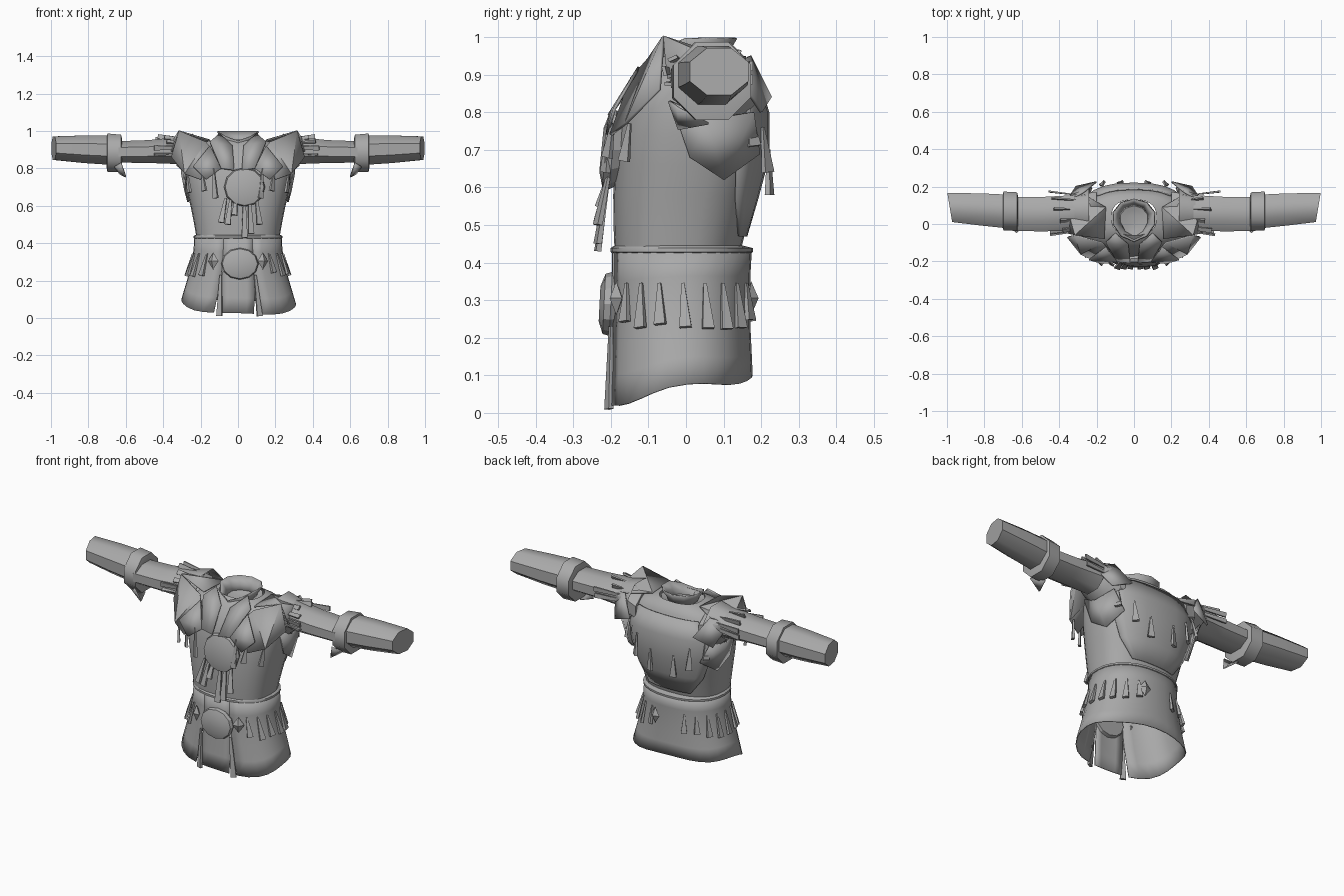
import bpy, bmesh, math, random
from math import sin, cos, pi, radians
from mathutils import Vector

if "Cube" in bpy.data.objects:
    bpy.data.objects.remove(bpy.data.objects["Cube"])
random.seed(4)

GREY = (0.40, 0.40, 0.40, 1)
cloth = bpy.data.materials.new("grey_cloth")
cloth.use_nodes = True
cloth.diffuse_color = GREY
cloth.node_tree.nodes["Principled BSDF"].inputs["Base Color"].default_value = GREY


def finish(name, bm, angle=35):
    bmesh.ops.recalc_face_normals(bm, faces=bm.faces)
    me = bpy.data.meshes.new(name)
    bm.to_mesh(me)
    bm.free()
    me.materials.append(cloth)
    ob = bpy.data.objects.new(name, me)
    bpy.context.collection.objects.link(ob)
    bpy.ops.object.select_all(action="DESELECT")
    ob.select_set(True)
    bpy.context.view_layer.objects.active = ob
    bpy.ops.object.shade_smooth_by_angle(angle=radians(angle))
    return ob


def loft(name, rings, closed=True, caps=(False, False), angle=35):
    bm = bmesh.new()
    rows = [[bm.verts.new(p) for p in r] for r in rings]
    n = len(rows[0])
    for a, b in zip(rows, rows[1:]):
        for i in range(n if closed else n - 1):
            j = (i + 1) % n
            bm.faces.new((a[i], a[j], b[j], b[i]))
    for row, cap in zip((rows[0], rows[-1]), caps):
        if cap:
            bm.faces.new(row)
    return finish(name, bm, angle)


def thicken(ob, t):
    m = ob.modifiers.new("thickness", "SOLIDIFY")
    m.thickness = t
    m.offset = 0
    return ob


def plate(name, pts, t=0.008):
    bm = bmesh.new()
    bm.faces.new([bm.verts.new(p) for p in pts])
    bmesh.ops.triangulate(bm, faces=bm.faces)
    return thicken(finish(name, bm, 10), t)


# Outlines: height, half width, front y, back y
TUNIC = [(0.43, 0.222, -0.19, 0.145), (0.55, 0.243, -0.195, 0.175), (0.66, 0.268, -0.19, 0.205),
         (0.78, 0.29, -0.18, 0.21), (0.87, 0.285, -0.145, 0.19), (0.93, 0.23, -0.10, 0.165),
         (0.955, 0.12, -0.06, 0.13)]
SKIRT = [(0.00, 0.33, -0.207, 0.175), (0.08, 0.306, -0.203, 0.175), (0.25, 0.255, -0.196, 0.167),
         (0.35, 0.235, -0.194, 0.167), (0.44, 0.23, -0.194, 0.172)]


def body(th, z, out=0.0):
    """Point on the body; th = 0 is the front, pi/2 the left side."""
    profile, power = (SKIRT, 0.9) if z < 0.441 else (TUNIC, 0.8)
    for a, b in zip(profile, profile[1:]):
        if z <= b[0]:
            break
    f = min(1, (z - a[0]) / (b[0] - a[0]))
    w, y0, y1 = (a[k] + (b[k] - a[k]) * f for k in (1, 2, 3))
    s, c = sin(th), cos(th)
    sq = lambda v: math.copysign(abs(v) ** power, v)
    return Vector(((w + out) * sq(s), (y0 + y1) / 2 - ((y1 - y0) / 2 + out) * sq(c), z))


def around(z, out=0.0, n=28):
    return [body(2 * pi * i / n, z, out) for i in range(n)]


def tassel(name, top, bottom, w0=0.008, w1=0.028, d=0.012):
    """Flared four-sided fringe strip from top to bottom."""
    top, bottom = Vector(top), Vector(bottom)
    out = Vector((top.x, top.y - 0.01, 0)).normalized()
    axis = (bottom - top).normalized()
    side = axis.cross(out).normalized()
    nrm = side.cross(axis)
    rings = [[p + side * w * a / 2 + nrm * k * b for a, b in ((1, 1), (-1, 1), (-1, -1), (1, -1))]
             for p, w, k in ((top, w0, d * 0.3), (bottom, w1, d * 0.6))]
    return loft(name, rings, caps=(True, True), angle=10)


# Upper body
loft("tunic_body", [around(z) for z in (0.442, 0.5, 0.58, 0.66, 0.74, 0.81, 0.87, 0.91, 0.935, 0.955)])


# Skirt in a narrow front panel and a wide wrap, parted by two slits
def hem(th):
    return 0.066 - 0.036 * cos(th) - 0.012 * cos(2 * th) - 0.012 * sin(th) + 0.008 * cos(4 * th)


def skirt(name, a0, a1, n):
    rings = []
    for k in range(6):
        f = k / 5
        gap = 0.07 * max(0, 1 - 2 * f)
        row = []
        for i in range(n + 1):
            th = a0 + gap + (a1 - a0 - 2 * gap) * i / n
            z0 = hem(th)
            row.append(body(th, z0 + (0.436 - z0) * f, 0.001))
        rings.append(row)
    thicken(loft(name, rings, closed=False), 0.005)


SLIT = 0.30
skirt("skirt_front", -SLIT, SLIT, 4)
skirt("skirt_wrap", SLIT, 2 * pi - SLIT, 26)

# Waist rim closing the skirt top onto the tunic
loft("waist_rim", [around(z, o) for z, o in ((0.425, 0.002), (0.428, 0.007), (0.438, 0.007), (0.446, -0.002))])

# Back panel lying over the tunic
back_rows = []
for z, half, o in ((0.47, 0.5, 0.004), (0.57, 0.85, 0.008), (0.68, 1.0, 0.012), (0.8, 0.95, 0.012), (0.9, 0.7, 0.008)):
    back_rows.append([body(pi + half * k / 4, z, o) for k in range(-4, 5)])
thicken(loft("back_panel", back_rows, closed=False), 0.008)


# Round plates at the chest and belt
def disc(name, x, y, z, rx, rz, lean):
    rings = []
    for s, dy in ((0.88, 0.035), (1, 0.01), (0.94, -0.008), (0.55, -0.02)):
        rings.append([(x + rx * s * cos(2 * pi * i / 12), y + dy + lean * rz * s * sin(2 * pi * i / 12),
                       z + rz * s * sin(2 * pi * i / 12)) for i in range(12)])
    loft(name, rings, caps=(True, True), angle=25)


disc("chest_disc", 0.035, -0.205, 0.70, 0.11, 0.105, 0.1)
disc("belt_disc", 0.01, -0.21, 0.29, 0.10, 0.085, 0.05)

# Fringe below the chest disc and the long strips in the slits
for i, x in enumerate((-0.09, -0.055, -0.02, 0.035, 0.07, 0.115)):
    low = (0.51, 0.5, 0.55, 0.43, 0.45, 0.5)[i]
    tassel("chest_fringe", (0.03 + (x - 0.03) * 0.8, -0.205, 0.64), (x, -0.235, low), 0.012, 0.032)
for s in (-1, 1):
    tassel("slit_strip", (s * 0.092, -0.2, 0.23), (s * 0.108 + 0.008, -0.205, 0.01), 0.012, 0.03)

# Fringe around the waist
for s in (-1, 1):
    for k in range(8):
        th = s * (0.72 + 0.29 * k)
        drop = random.uniform(0.22, 0.25)
        tassel("waist_fringe", body(th, 0.345, 0.006), body(th + s * 0.03, drop, 0.016), 0.008, 0.032)

# Belt diamonds
for th in (-0.5, 0.5, pi - 0.25):
    c = body(th, 0.305, 0.012)
    n = Vector((sin(th), -cos(th), 0))
    t = Vector((cos(th), sin(th), 0))
    up = Vector((0, 0, 1))
    bm = bmesh.new()
    rim = [bm.verts.new(c + v) for v in (t * 0.032, up * 0.045, -t * 0.032, -up * 0.045)]
    for tip in (bm.verts.new(c + n * 0.02), bm.verts.new(c - n * 0.02)):
        for i in range(4):
            bm.faces.new((rim[i], rim[(i + 1) % 4], tip))
    finish("belt_diamond", bm, 5)

# Spikes on the back in a V
for s in (-1, 1):
    for a, z in ((0.18, 0.70), (0.5, 0.76), (0.85, 0.83)):
        tassel("back_fringe", body(pi + s * a, z, 0.016), body(pi + s * a, z - 0.12, 0.042), 0.006, 0.036)


# Collar: flared ring drawn to a low point at the front
def collar_ring(r, z, dip):
    rows = []
    for i in range(10):
        a = 2 * pi * i / 10
        front = max(0, cos(a)) ** 3
        rows.append((r * sin(a), 0.03 - r * 0.9 * cos(a) - 0.02 * front, z - dip * front))
    return rows


thicken(loft("collar", [collar_ring(0.075, 0.92, 0.04), collar_ring(0.09, 0.96, 0.045),
                        collar_ring(0.115, 0.997, 0.05)]), 0.006)
loft("neck_floor", [collar_ring(0.12, 0.945, 0.02), collar_ring(0.05, 0.92, 0.02)], caps=(False, True))


# Sleeves
def tube(name, s, stations, caps, slant=0.0):
    rings = []
    for x, y, z, ry, rz in stations:
        rings.append([(s * (x + (slant * cos(a) if x > 0.95 else 0)), y + ry * cos(a), z + rz * sin(a))
                      for a in (pi / 8 + pi / 4 * i for i in range(8))])
    return loft(name, rings, caps=caps, angle=46)


for s in (-1, 1):
    tube("upper_sleeve", s, [(0.2, 0.07, 0.855, 0.11, 0.09), (0.32, 0.06, 0.895, 0.102, 0.078),
                             (0.48, 0.053, 0.89, 0.1, 0.066), (0.64, 0.053, 0.888, 0.098, 0.062)], (True, True))
    tube("cuff", s, [(0.62, 0.065, 0.885, 0.092, 0.08), (0.625, 0.066, 0.88, 0.112, 0.108),
                     (0.698, 0.07, 0.883, 0.112, 0.112), (0.703, 0.07, 0.885, 0.09, 0.085)], (True, True))
    tube("forearm_sleeve", s, [(0.69, 0.068, 0.898, 0.097, 0.085), (0.82, 0.078, 0.902, 0.093, 0.08),
                               (0.985, 0.088, 0.908, 0.084, 0.068)], (True, True), slant=0.014)
    tube("armhole_trim", s, [(0.24, 0.07, 0.87, 0.125, 0.125), (0.3, 0.07, 0.88, 0.11, 0.1),
                             (0.33, 0.068, 0.89, 0.1, 0.08)], (False, False))

    # Shoulder flaps, lapels and the hanging cuff flap
    P = lambda *pts: [(s * x, y, z) for x, y, z in pts]
    plate("cuff_flap", P((0.66, -0.02, 0.81), (0.625, -0.045, 0.83), (0.6, -0.02, 0.755), (0.63, 0.06, 0.77)))
    plate("shoulder_flap", P((0.315, -0.06, 1.0), (0.17, -0.1, 0.94), (0.13, -0.145, 0.89),
                             (0.2, -0.2, 0.74), (0.285, -0.16, 0.77), (0.355, -0.07, 0.86)))
    plate("shoulder_top", P((0.315, -0.06, 1.0), (0.355, -0.05, 0.89), (0.36, 0.1, 0.93),
                            (0.27, 0.16, 0.945), (0.15, 0.09, 0.95), (0.16, -0.08, 0.95)))
    plate("shoulder_back", P((0.27, 0.17, 0.95), (0.36, 0.12, 0.92), (0.31, 0.2, 0.8), (0.2, 0.225, 0.84)))
    plate("side_gusset", P((0.29, -0.04, 0.83), (0.302, 0.06, 0.78), (0.28, 0.18, 0.8),
                           (0.225, 0.195, 0.69), (0.267, 0.1, 0.62), (0.283, 0.01, 0.68)))
    plate("lapel", P((0.1, -0.05, 0.985), (0.15, -0.1, 0.94), (0.09, -0.2, 0.8),
                     (0.02, -0.205, 0.79), (0.03, -0.11, 0.92)), 0.009)
    plate("chest_leaf", P((0.15, -0.125, 0.92), (0.24, -0.19, 0.81), (0.17, -0.21, 0.74), (0.09, -0.2, 0.8)))

    # Feather spikes spread along the sleeve and hanging from the flaps
    for k in range(9):
        a = radians(-60 + 32 * k)
        root = (s * 0.27, 0.06 - 0.095 * cos(a), 0.905 + 0.05 * sin(a))
        x = random.uniform(0.36, 0.47)
        tip = (s * x, 0.06 - 0.118 * cos(a), 0.905 + 0.065 * sin(a))
        tassel("sleeve_spike", root, tip, 0.014, 0.026, 0.008)
    for x, y, z, drop in ((0.13, -0.2, 0.8, 0.16), (0.19, -0.195, 0.77, 0.09), (0.27, -0.15, 0.77, 0.1)):
        tassel("flap_fringe", (s * x, y, z), (s * (x - 0.01), y - 0.015, z - drop), 0.008, 0.03)
